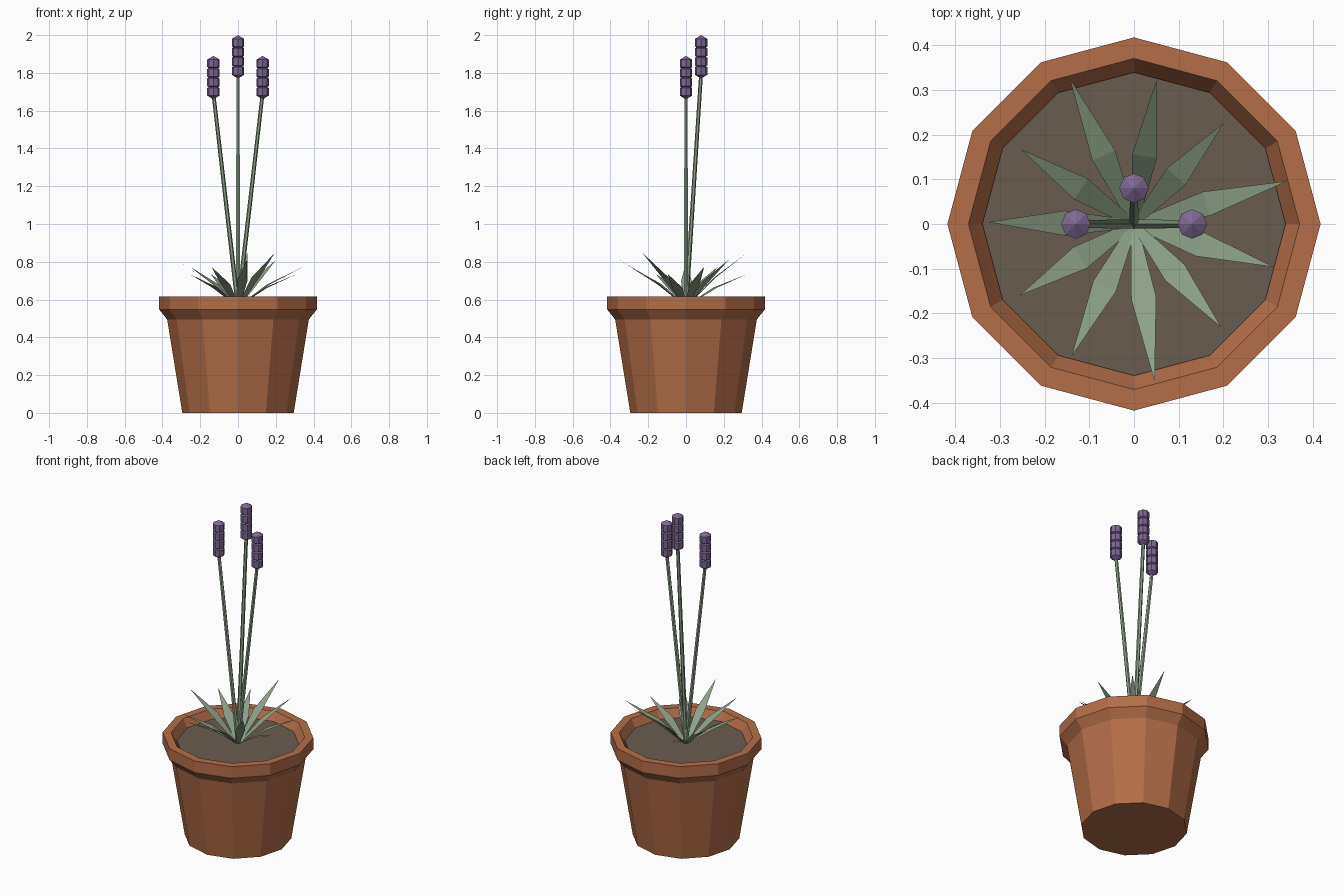
import bpy, bmesh, math
from mathutils import Vector, Matrix

if "Cube" in bpy.data.objects:
    bpy.data.objects.remove(bpy.data.objects["Cube"])


def material(name, rgb):
    lin = [(c / 255 / 12.92) if c < 10 else ((c / 255 + 0.055) / 1.055) ** 2.4 for c in rgb]
    m = bpy.data.materials.new(name)
    m.diffuse_color = (*lin, 1)
    m.use_nodes = True
    m.node_tree.nodes["Principled BSDF"].inputs["Base Color"].default_value = m.diffuse_color
    return m


TERRACOTTA = material("terracotta", (180, 110, 72))
SOIL = material("soil", (106, 92, 78))
GREEN = material("leaf green", (142, 162, 136))
PURPLE = material("flower purple", (126, 104, 146))


def finish(name, bm, mat):
    me = bpy.data.meshes.new(name)
    bm.to_mesh(me)
    bm.free()
    me.materials.append(mat)
    ob = bpy.data.objects.new(name, me)
    bpy.context.collection.objects.link(ob)
    return ob


def lathe(name, profile, sides, mat, cap_start=False, cap_end=False):
    bm = bmesh.new()
    rings = [[bm.verts.new((r * math.cos(math.tau * k / sides), r * math.sin(math.tau * k / sides), z))
              for k in range(sides)] for r, z in profile]
    for a, b in zip(rings, rings[1:]):
        for k in range(sides):
            n = (k + 1) % sides
            bm.faces.new((a[k], a[n], b[n], b[k]))
    if cap_start:
        bm.faces.new(rings[0][::-1])
    if cap_end:
        bm.faces.new(rings[-1])
    return finish(name, bm, mat)


SOIL_Z = 0.57

# Twelve-sided pot: tapered body, flared collar, rim and inner wall
lathe("pot", [(0.295, 0), (0.375, 0.495), (0.417, 0.547), (0.417, 0.617),
              (0.37, 0.617), (0.352, 0.585), (0.337, SOIL_Z - 0.01)], 12, TERRACOTTA, cap_start=True)
lathe("soil", [(0.335, SOIL_Z - 0.03), (0.339, SOIL_Z)], 12, SOIL, True, True)

# Ring of eleven pointed leaves, reach and height cycling
bm = bmesh.new()
for i in range(11):
    ang = math.radians(212) + math.tau * i / 11
    reach = (0.302, 0.327, 0.356)[i % 3]
    tip_z = 0.735 + 0.0375 * (i % 4)
    out = Vector((math.cos(ang), math.sin(ang), 0))
    side = Vector((-out.y, out.x, 0))
    up = Vector((0, 0, 1))
    mid_z = SOIL_Z + (tip_z - SOIL_Z) * 0.47 + 0.015
    base = out * 0.01 + up * SOIL_Z
    mid = out * reach * 0.47 + up * mid_z
    b0, b1 = (bm.verts.new(base + side * s) for s in (-0.009, 0.009))
    m0, m1 = (bm.verts.new(mid + side * s) for s in (-0.028, 0.028))
    tip = bm.verts.new(out * reach + up * tip_z)
    bm.faces.new((b0, m0, m1, b1))
    bm.faces.new((m0, tip, m1))
finish("leaves", bm, GREEN)

# Three leaning stems, each topped by a stack of four faceted beads
for label, x, y, top in (("left", -0.13, 0, 1.89), ("right", 0.13, 0, 1.89), ("back", 0, 0.08, 2.0)):
    start, end = Vector((0, 0, SOIL_Z - 0.01)), Vector((x, y, top - 0.2))
    axis = end - start
    bm = bmesh.new()
    bmesh.ops.create_cone(bm, cap_ends=True, segments=6, radius1=0.012, radius2=0.010, depth=axis.length,
                          matrix=Matrix.Translation((start + end) / 2)
                          @ axis.to_track_quat('Z', 'Y').to_matrix().to_4x4())
    finish(label + "_stem", bm, GREEN)

    bm = bmesh.new()
    for k in range(4):
        bmesh.ops.create_uvsphere(bm, u_segments=8, v_segments=3, radius=1,
                                  matrix=Matrix.Translation((x, y, top - 0.04 - 0.05 * k))
                                  @ Matrix.Diagonal((0.038, 0.038, 0.04, 1)))
    finish(label + "_flower", bm, PURPLE)
